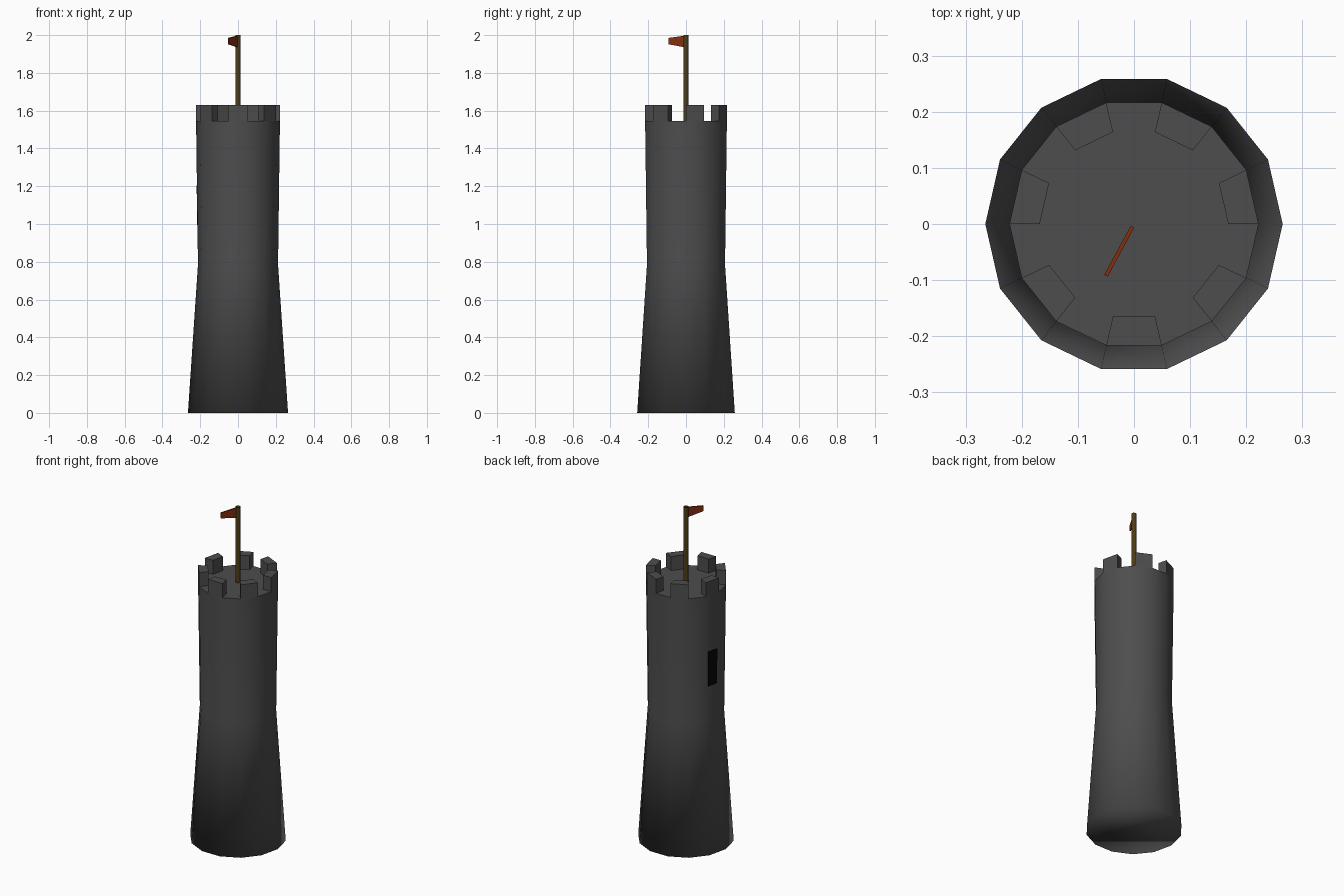
import bpy, bmesh, math
from mathutils import Vector, Matrix

if "Cube" in bpy.data.objects:
    bpy.data.objects.remove(bpy.data.objects["Cube"])

SIDES = 14
STEP = 2 * math.pi / SIDES
FLOOR, TOP = 1.545, 1.63
R_OUT, R_IN = 0.222, 0.168


def polar(r, a, z):
    return Vector((r * math.cos(a), r * math.sin(a), z))


def material(name, rgb):
    m = bpy.data.materials.new(name)
    m.diffuse_color = (*rgb, 1)
    m.use_nodes = True
    m.node_tree.nodes["Principled BSDF"].inputs["Base Color"].default_value = m.diffuse_color
    return m


def finish(name, bm, mat):
    bmesh.ops.recalc_face_normals(bm, faces=bm.faces)
    me = bpy.data.meshes.new(name)
    bm.to_mesh(me)
    bm.free()
    ob = bpy.data.objects.new(name, me)
    bpy.context.collection.objects.link(ob)
    me.materials.append(mat)
    return ob


def prism(bm, lower, upper):
    """Closed solid between two matching loops of points."""
    a = [bm.verts.new(p) for p in lower]
    b = [bm.verts.new(p) for p in upper]
    bm.faces.new(a)
    bm.faces.new(b)
    for i in range(len(a)):
        j = (i + 1) % len(a)
        bm.faces.new((a[i], a[j], b[j], b[i]))


stone = material("dark_stone", (0.075, 0.075, 0.075))

# tower body: smooth flared wall and base, flat roof floor
bm = bmesh.new()
rings = [[bm.verts.new(polar(r, i * STEP, z)) for i in range(SIDES)]
         for r, z in ((0.265, 0), (0.212, 0.785), (R_OUT, FLOOR))]
for lo, hi in zip(rings, rings[1:]):
    for i in range(SIDES):
        j = (i + 1) % SIDES
        bm.faces.new((lo[i], lo[j], hi[j], hi[i])).smooth = True
bm.faces.new(rings[0]).smooth = True
bm.faces.new(rings[-1])
for i in range(SIDES):
    bm.edges.get((rings[-1][i], rings[-1][(i + 1) % SIDES])).smooth = False
finish("tower_body", bm, stone)

# battlements on every second side
bm = bmesh.new()
for k in range(0, SIDES, 2):
    a, b = k * STEP, (k + 1) * STEP
    loops = [[polar(R_OUT, a, z), polar(R_OUT, b, z),
              polar(R_IN, b, z), polar(R_IN, a, z)] for z in (FLOOR, TOP)]
    prism(bm, *loops)
finish("battlements", bm, stone)

# dark window set in the back-left side
bm = bmesh.new()
az = 6.5 * STEP
bmesh.ops.create_cube(bm, size=1, matrix=(
    Matrix.Rotation(az, 4, 'Z') @ Matrix.Translation((0.206, 0.004, 1.10))
    @ Matrix.Rotation(math.atan2(0.01, 0.76), 4, 'Y')
    @ Matrix.Diagonal((0.018, 0.064, 0.21, 1))))
finish("window", bm, material("window_dark", (0.002, 0.002, 0.002)))

# flag pole: open tube
bm = bmesh.new()
bmesh.ops.create_cone(bm, cap_ends=False, segments=12, radius1=0.014,
                      radius2=0.014, depth=2.0 - FLOOR,
                      matrix=Matrix.Translation((0, 0, (2.0 + FLOOR) / 2)))
for f in bm.faces:
    f.smooth = True
finish("flag_pole", bm, material("wood", (0.075, 0.046, 0.008)))

# tapered pennant
bm = bmesh.new()
outline = [(0.005, 1.935), (0.105, 1.952), (0.105, 1.985), (0.005, 1.997)]
turn = Matrix.Rotation(math.radians(241.5), 3, 'Z')
prism(bm, *[[turn @ Vector((x, y, z)) for x, z in outline]
            for y in (-0.0035, 0.0035)])
finish("flag", bm, material("flag_red", (0.25, 0.03, 0.005)))
